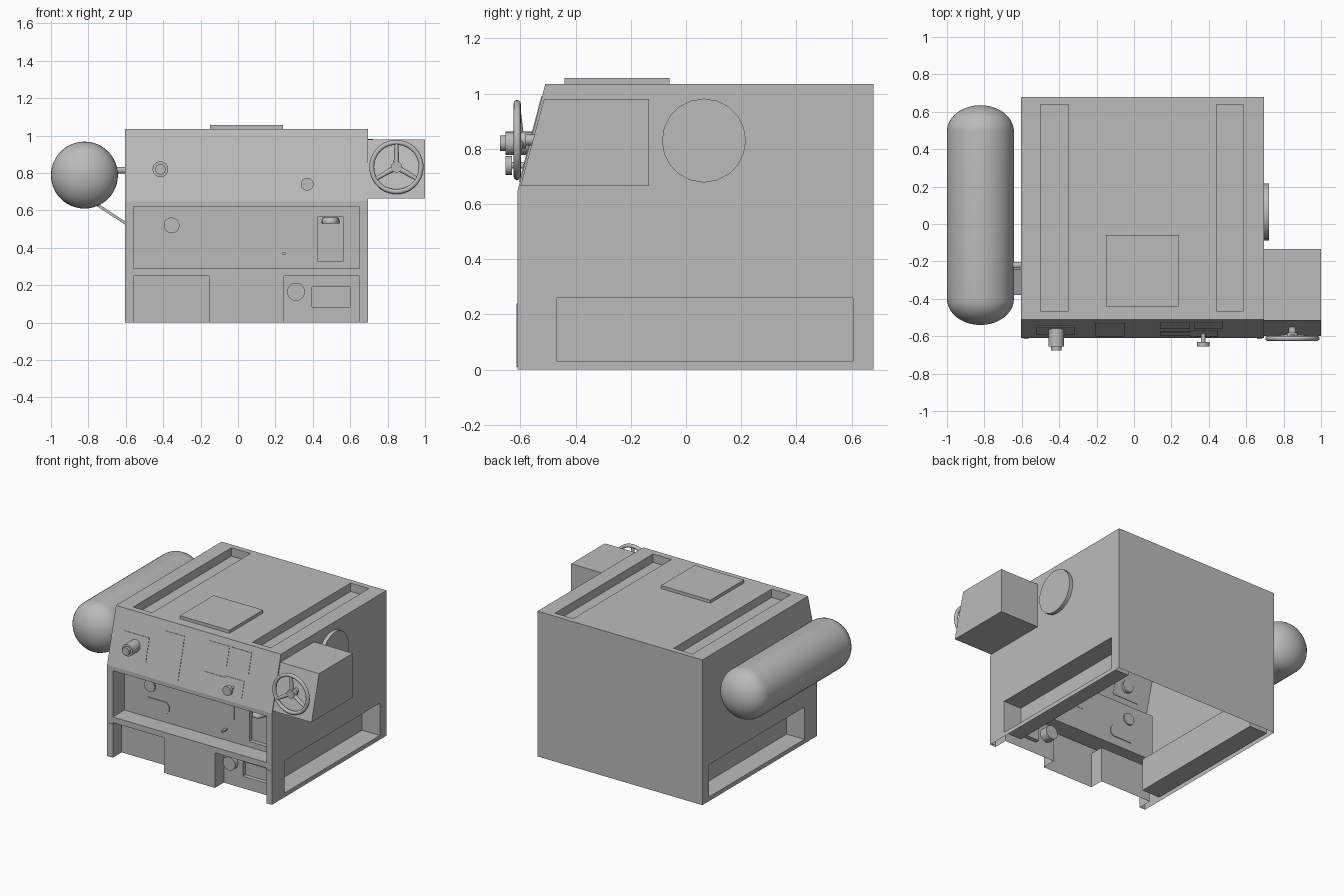
import bpy, bmesh, math
from mathutils import Vector, Matrix

cube = bpy.data.objects.get("Cube")
if cube:
    bpy.data.objects.remove(cube, do_unlink=True)

grey = bpy.data.materials.new("plain_grey")
grey.use_nodes = True
grey.diffuse_color = (0.5, 0.5, 0.5, 1)
grey.node_tree.nodes["Principled BSDF"].inputs["Base Color"].default_value = (0.5, 0.5, 0.5, 1)


def make(name, bm, smooth=False):
    bmesh.ops.recalc_face_normals(bm, faces=bm.faces[:])
    mesh = bpy.data.meshes.new(name)
    bm.to_mesh(mesh)
    bm.free()
    obj = bpy.data.objects.new(name, mesh)
    bpy.context.collection.objects.link(obj)
    mesh.materials.append(grey)
    if smooth:
        bpy.ops.object.select_all(action='DESELECT')
        obj.select_set(True)
        bpy.context.view_layer.objects.active = obj
        bpy.ops.object.shade_smooth_by_angle(angle=math.radians(35))
    return obj


def box(name, x, y, z):
    bm = bmesh.new()
    bmesh.ops.create_cube(bm, size=1)
    for v in bm.verts:
        v.co = [(r[0] + r[1]) / 2 + c * (r[1] - r[0]) for c, r in zip(v.co, (x, y, z))]
    return make(name, bm)


def extrude(name, points, direction):
    bm = bmesh.new()
    face = bm.faces.new([bm.verts.new(p) for p in points])
    out = bmesh.ops.extrude_face_region(bm, geom=[face])
    moved = [v for v in out["geom"] if isinstance(v, bmesh.types.BMVert)]
    bmesh.ops.translate(bm, verts=moved, vec=direction)
    return make(name, bm)


def rod(name, start, end, radius, sides=24, tip=None):
    a, b = Vector(start), Vector(end)
    bm = bmesh.new()
    turn = (b - a).to_track_quat('Z', 'Y').to_matrix().to_4x4()
    bmesh.ops.create_cone(bm, cap_ends=True, segments=sides, radius1=radius,
                          radius2=radius if tip is None else tip, depth=(b - a).length,
                          matrix=Matrix.Translation((a + b) / 2) @ turn)
    return make(name, bm, True)


def lathe_y(name, profile, centre, steps=40):
    # Profile is (radius, y), spun round an axis along y
    bm = bmesh.new()
    vs = [bm.verts.new((centre[0] + r, y, centre[1])) for r, y in profile]
    es = [bm.edges.new(p) for p in zip(vs, vs[1:])]
    bmesh.ops.spin(bm, geom=vs + es, cent=(centre[0], 0, centre[1]), axis=(0, 1, 0),
                   angle=2 * math.pi, steps=steps)
    bmesh.ops.remove_doubles(bm, verts=bm.verts[:], dist=0.0005)
    return make(name, bm, True)


L, R, F, B, TOP = -0.605, 0.695, -0.61, 0.68, 1.035
SLOPE_Z, SLOPE_Y = 0.65, -0.51


def slope(z):
    return F + (z - SLOPE_Z) * (SLOPE_Y - F) / (TOP - SLOPE_Z)


# Body shell, cut by its pockets
body = extrude("body_shell", [(L, F, 0), (L, B, 0), (L, B, TOP), (L, SLOPE_Y, TOP), (L, F, SLOPE_Z)],
               (R - L, 0, 0))
cutters = [
    box("front_recess", (-0.56, 0.65), (-0.8, -0.48), (0.29, 0.62)),
    box("lower_recess_right", (-0.56, -0.155), (-0.8, -0.51), (-0.2, 0.25)),
    box("lower_recess_left", (0.245, 0.65), (-0.8, -0.51), (-0.2, 0.25)),
    box("side_tray_right", (-0.9, -0.465), (-0.47, 0.605), (0.03, 0.26)),
    box("side_tray_left", (0.555, 0.9), (-0.47, 0.605), (0.03, 0.26)),
    box("top_channel_right", (-0.5, -0.35), (-0.465, 0.64), (0.975, 1.2)),
    box("top_channel_left", (0.44, 0.585), (-0.465, 0.64), (0.975, 1.2)),
    box("service_pocket", (0.395, 0.6), (-0.7, -0.48), (0.085, 0.19)),
    box("dial_pocket", (0.425, 0.565), (-0.7, -0.45), (0.33, 0.565)),
]
for c in cutters:
    c.hide_render = True
    mod = body.modifiers.new(c.name, 'BOOLEAN')
    mod.operation, mod.solver, mod.object = 'DIFFERENCE', 'EXACT', c
bpy.context.view_layer.update()
shell = bpy.data.meshes.new_from_object(body.evaluated_get(bpy.context.evaluated_depsgraph_get()))
body.modifiers.clear()
body.data = shell
for c in cutters:
    bpy.data.objects.remove(c, do_unlink=True)

# Open underside
bm = bmesh.new()
bm.from_mesh(shell)
under = [f for f in bm.faces if all(abs(v.co.z) < 1e-4 for v in f.verts)]
bmesh.ops.delete(bm, geom=under, context='FACES')
bm.to_mesh(shell)
bm.free()

# Thin plates on the sloped front
for i, (x0, x1, z0, z1) in enumerate([(-0.52, -0.315, 0.74, 0.895), (-0.205, -0.05, 0.68, 0.97),
                                      (0.14, 0.3, 0.85, 0.99), (0.32, 0.475, 0.85, 0.99),
                                      (0.14, 0.3, 0.71, 0.79), (0.3, 0.45, 0.68, 0.8)]):
    corners = [(x0, z0), (x1, z0), (x1, z1), (x0, z1)]
    extrude(f"slope_plate_{i + 1}", [(x, slope(z) + 0.003, z) for x, z in corners], (0, -0.006, 0))

# Recessed panel details
rod("round_cover", (-0.355, -0.47, 0.52), (-0.355, -0.49, 0.52), 0.042)
box("display_plate", (0.025, 0.31), (-0.486, -0.478), (0.455, 0.58))
outline = [(-0.375, 0.35), (-0.225, 0.35), (-0.205, 0.37), (-0.205, 0.415),
           (-0.225, 0.435), (-0.375, 0.435), (-0.395, 0.415), (-0.395, 0.37)]
extrude("long_cover", [(x, -0.475, z) for x, z in outline], (0, -0.012, 0))
box("small_lever", (0.237, 0.253), (-0.53, -0.47), (0.365, 0.375))
dome = lathe_y("dial_dome", [(0, -0.52)] + [(0.048 * math.sin(a * math.pi / 12),
               -0.45 - 0.07 * math.cos(a * math.pi / 12)) for a in range(1, 7)], (0.495, 0.535), 24)
for v in dome.data.vertices:
    v.co.z = max(v.co.z, 0.53)
    v.co.z = min(v.co.z, 0.562)
rod("lower_knob", (0.31, -0.45, 0.165), (0.31, -0.545, 0.165), 0.048)

# Corner leg strips
for name, x in (("right_leg_strip", (-0.59, -0.565)), ("left_leg_strip", (0.657, 0.685))):
    box(name, x, (F - 0.004, F + 0.002), (0.01, 0.24))

# Knobs on the slope
rod("right_knob_base", (-0.415, -0.55, 0.82), (-0.415, -0.655, 0.82), 0.042)
rod("right_knob_cap", (-0.415, -0.65, 0.82), (-0.415, -0.675, 0.82), 0.028)
rod("left_knob", (0.37, -0.63, 0.74), (0.37, -0.655, 0.74), 0.034)
rod("left_knob_stem", (0.37, -0.57, 0.74), (0.37, -0.635, 0.74), 0.012)

# Roof hatch and side disc
box("roof_hatch", (-0.15, 0.24), (-0.44, -0.06), (TOP - 0.01, 1.057))
rod("side_disc", (R - 0.01, 0.065, 0.83), (0.722, 0.065, 0.83), 0.152, 20)

# Steering box with its wheel
extrude("steering_box", [(R, -0.6, 0.665), (R, -0.135, 0.665), (R, -0.135, 0.98), (R, -0.515, 0.98)],
        (1.0 - R, 0, 0))
wx, wy, wz = 0.847, -0.612, 0.832
ring = [(0.132 + 0.013 * math.cos(a * math.pi / 6), wy + 0.013 * math.sin(a * math.pi / 6))
        for a in range(13)]
lathe_y("wheel_rim", ring, (wx, wz))
rod("wheel_shaft", (wx, -0.54, wz), (wx, -0.61, wz), 0.02)
rod("wheel_hub", (wx, -0.58, wz), (wx, -0.62, wz), 0.03)
for i in range(3):
    a = math.radians(90 + 120 * i)
    rod(f"wheel_spoke_{i + 1}", (wx, -0.602, wz),
        (wx + 0.132 * math.cos(a), wy, wz + 0.132 * math.sin(a)), 0.016, 12, 0.01)

# Side tank with domed ends and mounts
rad, dome_len = 0.179, 0.14
quarter = [i * math.pi / 20 for i in range(11)]
tank = [(rad * math.sin(a), -0.4 - dome_len * math.cos(a)) for a in quarter]
tank += [(rad * math.cos(a), 0.495 + dome_len * math.sin(a)) for a in quarter]
lathe_y("side_tank", tank, (-0.821, 0.789), 48)
rod("tank_pipe", (-0.7, -0.22, 0.815), (L + 0.01, -0.22, 0.815), 0.018, 16)
extrude("tank_brace", [(-0.77, -0.38, 0.632), (L, -0.38, 0.525), (L, -0.38, 0.543), (-0.77, -0.38, 0.65)],
        (0, 0.14, 0))
